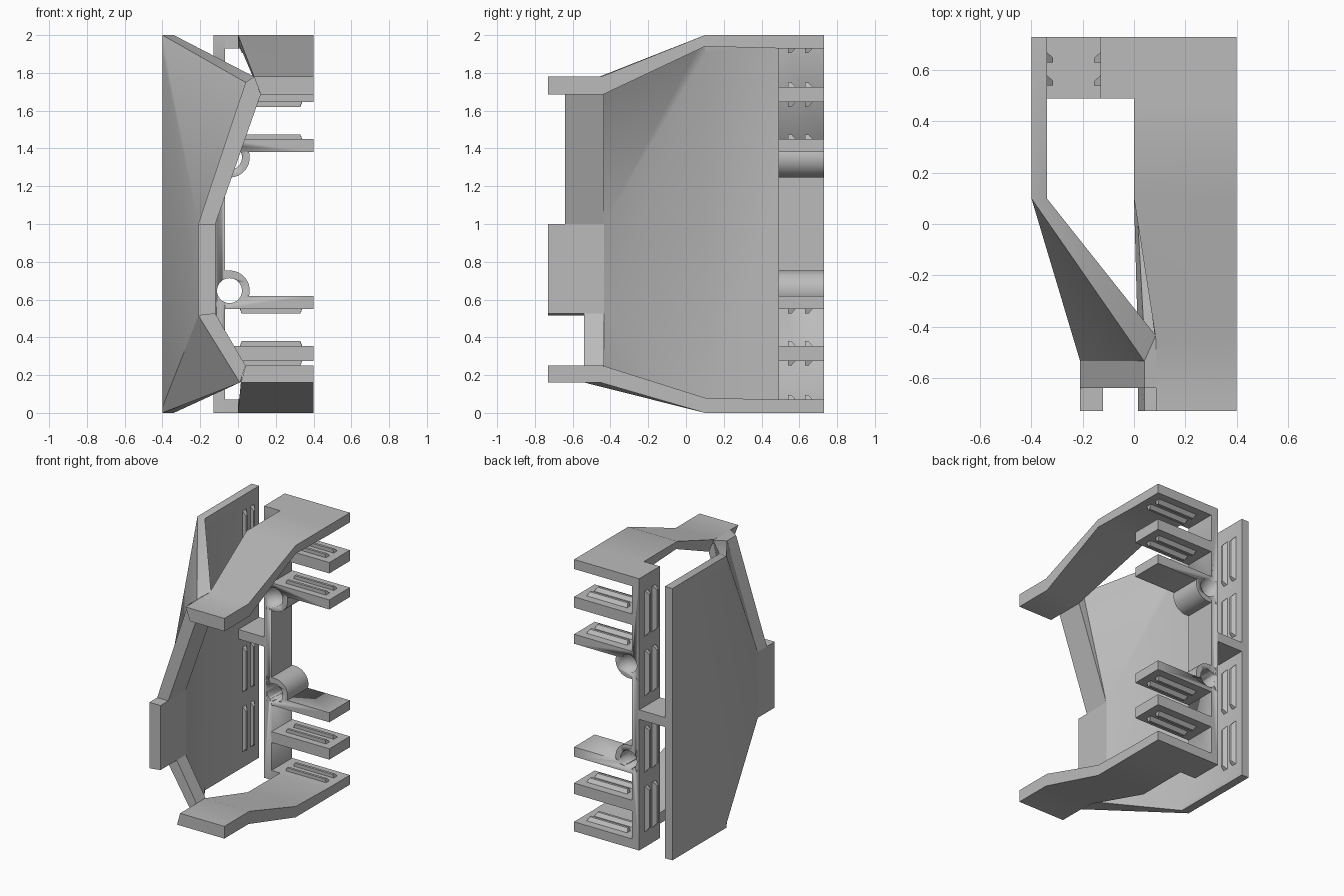
import bpy, bmesh, math
from mathutils import Vector

if "Cube" in bpy.data.objects:
    bpy.data.objects.remove(bpy.data.objects["Cube"])

grey = bpy.data.materials.new("plain_grey")
grey.use_nodes = True
grey.diffuse_color = (0.5, 0.5, 0.5, 1)
grey.node_tree.nodes["Principled BSDF"].inputs["Base Color"].default_value = (0.5, 0.5, 0.5, 1)


def finish(name, bm, smooth=True):
    """Turn a bmesh into a shaded object."""
    bmesh.ops.recalc_face_normals(bm, faces=bm.faces)
    mesh = bpy.data.meshes.new(name)
    bm.to_mesh(mesh)
    bm.free()
    mesh.materials.append(grey)
    obj = bpy.data.objects.new(name, mesh)
    bpy.context.collection.objects.link(obj)
    if smooth:
        bpy.ops.object.select_all(action='DESELECT')
        obj.select_set(True)
        bpy.context.view_layer.objects.active = obj
        bpy.ops.object.shade_smooth_by_angle(angle=math.radians(30))
    return obj


def loft(name, first, second, smooth=True):
    """Closed solid between two matching outlines."""
    bm = bmesh.new()
    a = [bm.verts.new(p) for p in first]
    b = [bm.verts.new(p) for p in second]
    bm.faces.new(a)
    bm.faces.new(b)
    n = len(a)
    for i in range(n):
        j = (i + 1) % n
        bm.faces.new((a[i], a[j], b[j], b[i]))
    return finish(name, bm, smooth)


def prism_y(name, outline, y0, y1):
    """Extrude an x-z outline along y."""
    return loft(name, [(x, y0, z) for x, z in outline], [(x, y1, z) for x, z in outline])


def box(name, x0, x1, y0, y1, z0, z1):
    return prism_y(name, [(x0, z0), (x1, z0), (x1, z1), (x0, z1)], y0, y1)


def rib(name, start, run, out, taper):
    """Hooked guide rib: flat front, sloped back, tapered ends."""
    start, run, out = Vector(start), Vector(run), Vector(out)
    side, step = Vector((0, 1, 0)), run.normalized() * taper
    profile = [(0, -0.005, 0), (0, 0.025, 1), (0.018, 0.025, 1), (0.04, 0, 0), (0.04, -0.005, 0)]
    near = [start + side * s + out * h + step * t for s, h, t in profile]
    far = [start + run + side * s + out * h - step * t for s, h, t in profile]
    loft(name, near, far, False)


BACK, MID = 0.73, 0.49
RIB_Y = (0.54, 0.63)

# Side plate with its faceted, inward bending front panel
plate_z = [2, 1.9, 0.03, 0]
outer_front = [(0.04, 1.75), (-0.21, 1.0), (-0.21, 0.515), (0.01, 0.16)]
inner_front = [(0.085, 1.78), (-0.12, 1.0), (-0.12, 0.525), (0.03, 0.17)]
bm = bmesh.new()
sheets = []
for x, front, y in ((-0.4, outer_front, -0.535), (-0.34, inner_front, -0.435)):
    sheets.append([[bm.verts.new((x, BACK, z)), bm.verts.new((x, 0.1, z)),
                    bm.verts.new((fx, y, fz))] for z, (fx, fz) in zip(plate_z, front)])
o, i = sheets
for r in range(3):
    for c in range(2):
        for s in sheets:
            bm.faces.new((s[r][c], s[r][c + 1], s[r + 1][c + 1], s[r + 1][c]))
    for c in (0, 2):
        bm.faces.new((o[r][c], o[r + 1][c], i[r + 1][c], i[r][c]))
for c in range(2):
    for r in (0, 3):
        bm.faces.new((o[r][c], o[r][c + 1], i[r][c + 1], i[r][c]))
finish("side_panel", bm)

# Front rim of the panel: upper strut, centre tab, lower strut
prism_y("upper_strut", [(0.04, 1.75), (0.085, 1.78), (0.12, 1.685), (-0.12, 1.0), (-0.21, 1.0)], -0.435, -0.64)
prism_y("centre_tab", [(-0.21, 1.0), (-0.12, 1.0), (-0.12, 0.525), (-0.21, 0.515)], -0.435, -BACK)
prism_y("lower_strut", [(-0.21, 0.515), (-0.12, 0.525), (0.04, 0.25), (0.01, 0.16)], -0.435, -0.54)


# Bent top and bottom arms, each (y, z, inner x)
def arm(name, path):
    loft(name, [(x, y, z) for y, z, x in path], [(0.4, y, z) for y, z, x in path])


arm("top_arm", [(MID, 2, 0), (0.1, 2, 0), (-0.45, 1.78, 0.085), (-BACK, 1.78, 0.085),
                (-BACK, 1.685, 0.12), (-0.44, 1.685, 0.12), (0.1, 1.94, 0.01), (MID, 1.93, 0)])
arm("bottom_arm", [(MID, 0, 0), (0.1, 0, 0), (-0.45, 0.16, 0.015), (-BACK, 0.16, 0.015),
                   (-BACK, 0.25, 0.04), (-0.44, 0.25, 0.04), (0.1, 0.08, 0.01), (MID, 0.07, 0)])

# Rear wall and the bridge joining it to the side plate
wall = box("rear_wall", -0.13, -0.07, MID, BACK, 0, 2)
box("bridge", -0.35, -0.12, MID, BACK, 0.965, 1.035)

# Shelves, round bosses and guide ribs, mirrored about mid height
to_cut = {"lower": [wall], "upper": [wall]}
for half, flip in (("lower", lambda z: z), ("upper", lambda z: 2 - z)):
    up = 1 if half == "lower" else -1
    for label, z0, z1, sides in (("end", 0, 0.07, (1,)), ("middle", 0.275, 0.355, (-1, 1)),
                                 ("inner", 0.55, 0.62, (-1,))):
        shelf = box(f"{half}_{label}_shelf", -0.08, 0.4, MID, BACK, flip(z0), flip(z1))
        if label == "inner":
            to_cut[half].append(shelf)
        for s in sides:
            for y in RIB_Y:
                rib(f"{half}_{label}_shelf_rib", (0.01, y, flip(z1 if s > 0 else z0)),
                    (0.33, 0, 0), (0, 0, s * up), 0.01)

    # Boss that blends into wall and shelf
    arc = [math.radians(-25 + 115 * k / 20) for k in range(21)]
    outline = [(-0.045 + 0.107 * math.cos(a), flip(0.647 + 0.107 * math.sin(a))) for a in arc]
    outline += [(-0.12, flip(0.754)), (-0.12, flip(0.57))]
    to_cut[half].append(prism_y(f"{half}_boss", outline, MID, BACK))

    # Round bore through the boss
    ring = [2 * math.pi * k / 40 for k in range(40)]
    bore = prism_y(f"{half}_bore_cutter", [(-0.045 + 0.066 * math.cos(a), flip(0.647) + 0.066 * math.sin(a))
                                           for a in ring], MID - 0.1, BACK + 0.1)
    bore.hide_render = True
    bore.hide_viewport = True
    for part in to_cut[half]:
        cut = part.modifiers.new("bore", 'BOOLEAN')
        cut.operation = 'DIFFERENCE'
        cut.solver = 'EXACT'
        cut.object = bore

    # Upright ribs on the facing sides of wall and plate
    for z0 in (0.11, 0.55):
        for y in RIB_Y:
            for label, x, out in (("wall", -0.13, -1), ("plate", -0.34, 1)):
                rib(f"{half}_{label}_rib", (x, y, flip(z0)), (0, 0, 0.34 * up), (out, 0, 0), 0.03)
